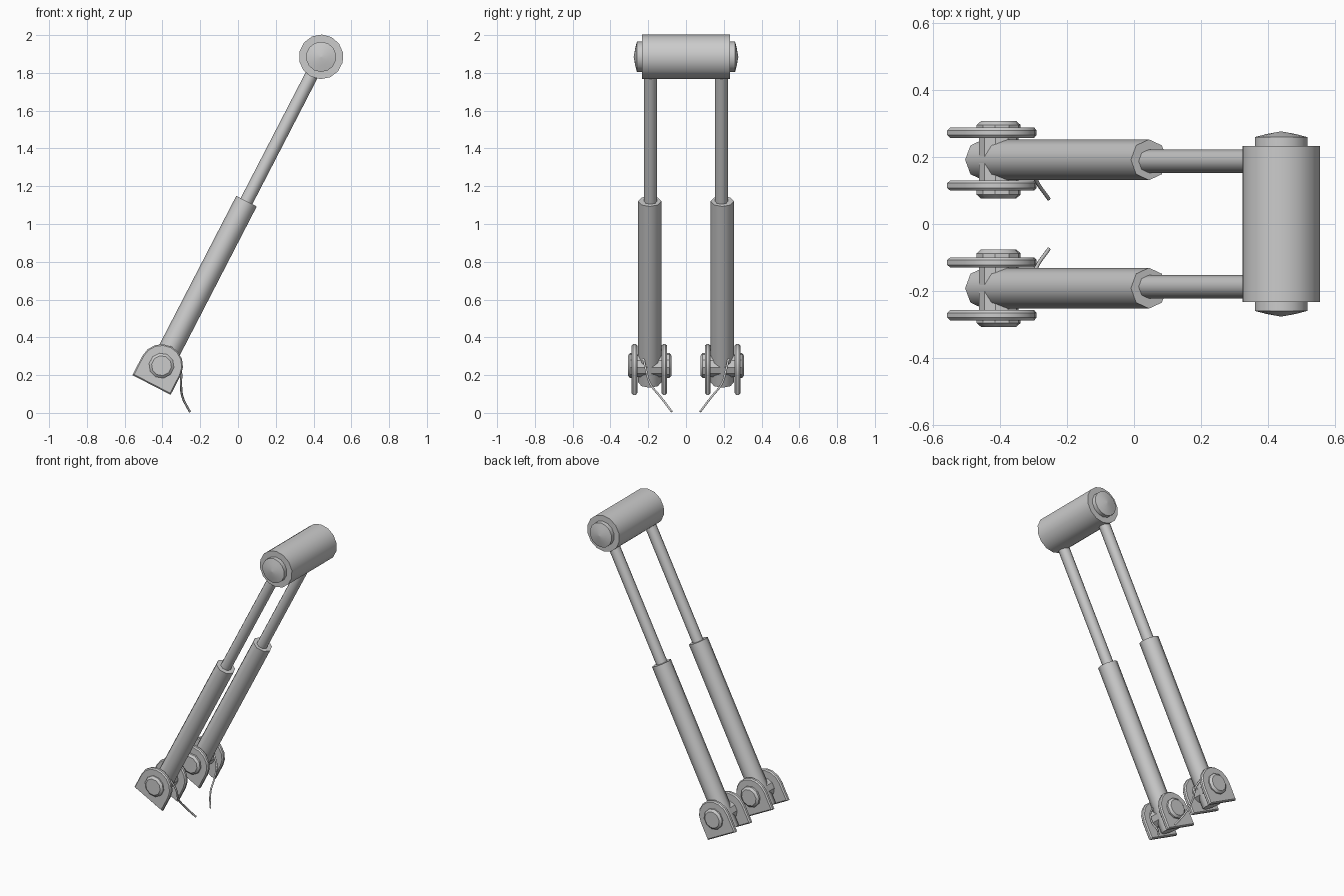
import bpy, bmesh, math
from mathutils import Vector, Matrix

if "Cube" in bpy.data.objects:
    bpy.data.objects.remove(bpy.data.objects["Cube"])

PIVOT = Vector((-0.405, 0, 0.25))
TOP = Vector((0.44, 0, 1.885))
AXIS = (TOP - PIVOT).normalized()
SIDE = Vector((AXIS.z, 0, -AXIS.x))      # across the strut, in the front plane
Y = Vector((0, 1, 0))


def finish(name, bm, angle=40):
    bmesh.ops.remove_doubles(bm, verts=bm.verts, dist=1e-5)
    bmesh.ops.recalc_face_normals(bm, faces=bm.faces)
    me = bpy.data.meshes.new(name)
    bm.to_mesh(me)
    bm.free()
    ob = bpy.data.objects.new(name, me)
    bpy.context.collection.objects.link(ob)
    bpy.ops.object.select_all(action='DESELECT')
    ob.select_set(True)
    bpy.context.view_layer.objects.active = ob
    bpy.ops.object.shade_smooth_by_angle(angle=math.radians(angle))
    return ob


def lathe(name, origin, axis, profile, sides, phase=0.0, angle=50):
    """Revolve (distance along axis, radius) points, closing both ends."""
    bm = bmesh.new()
    u = Y if abs(axis.y) < 0.5 else AXIS
    w = axis.cross(u)
    rings = []
    for d, r in profile:
        ring = []
        for i in range(sides):
            a = 2 * math.pi * (i + phase) / sides
            ring.append(bm.verts.new(origin + axis * d + (u * math.cos(a) + w * math.sin(a)) * r))
        rings.append(ring)
    for a, b in zip(rings, rings[1:]):
        for i in range(sides):
            j = (i + 1) % sides
            bm.faces.new((a[i], a[j], b[j], b[i]))
    bm.faces.new(rings[0])
    bm.faces.new(rings[-1])
    return finish(name, bm, angle)


def clevis_plate(name, yc):
    """Flat base, rounded top, lightly bevelled rim."""
    outline = [(-0.114, -0.115), (0.114, -0.115)]
    outline += [(0.114 * math.cos(math.pi * i / 8), 0.114 * math.sin(math.pi * i / 8)) for i in range(9)]
    bm = bmesh.new()
    rings = []
    for y, s in ((-0.015, 0.94), (-0.007, 1), (0.007, 1), (0.015, 0.94)):
        rings.append([bm.verts.new(PIVOT + SIDE * u * s + AXIS * v * s + Y * (yc + y)) for u, v in outline])
    n = len(outline)
    for a, b in zip(rings, rings[1:]):
        for i in range(n):
            bm.faces.new((a[i], a[(i + 1) % n], b[(i + 1) % n], b[i]))
    bm.faces.new(rings[0])
    bm.faces.new(rings[-1])
    return finish(name, bm, 35)


def cable(name, points, radius):
    cu = bpy.data.curves.new(name, 'CURVE')
    cu.dimensions = '3D'
    cu.bevel_depth = radius
    cu.bevel_resolution = 1
    cu.resolution_u = 5
    cu.use_fill_caps = True
    sp = cu.splines.new('BEZIER')
    sp.bezier_points.add(len(points) - 1)
    for bp, p in zip(sp.bezier_points, points):
        bp.co = p
        bp.handle_left_type = bp.handle_right_type = 'AUTO'
    ob = bpy.data.objects.new(name, cu)
    bpy.context.collection.objects.link(ob)


# Cross cylinder joining the two struts, with domed end caps
lathe("cross_cylinder", TOP, Y, [(-0.233, 0.118), (0.233, 0.118)], 14)
for s, tag in ((-1, "front"), (1, "back")):
    lathe(tag + "_end_cap", TOP, Y * s,
          [(0.22, 0.08), (0.26, 0.08), (0.269, 0.045), (0.277, 0.0005)], 14)

length = (TOP - PIVOT).length
for s, tag in ((-1, "front"), (1, "back")):
    base = PIVOT + Y * s * 0.192
    # Telescoping strut
    lathe(tag + "_strut_sleeve", base, AXIS, [(-0.1, 0.061), (0.98, 0.061)], 8, 0.0)
    lathe(tag + "_strut_rod", PIVOT + Y * s * 0.188, AXIS, [(0.9, 0.035), (length - 0.05, 0.035)], 8, 0.0)
    # Pivot pin with bevelled heads, and the two plates that hold it
    lathe(tag + "_pivot_pin", base, Y,
          [(-0.116, 0.053), (-0.104, 0.067), (-0.085, 0.067), (-0.08, 0.06),
           (0.08, 0.06), (0.085, 0.067), (0.104, 0.067), (0.116, 0.053)], 10, 0.0, 35)
    clevis_plate(tag + "_outer_plate", s * 0.273)
    clevis_plate(tag + "_inner_plate", s * 0.115)
    # Loose cable hanging from the sleeve foot
    cable(tag + "_cable", [(-0.335, s * 0.225, 0.285), (-0.303, s * 0.21, 0.22), (-0.302, s * 0.19, 0.155),
                           (-0.294, s * 0.135, 0.085), (-0.255, s * 0.075, 0.006)], 0.006)
